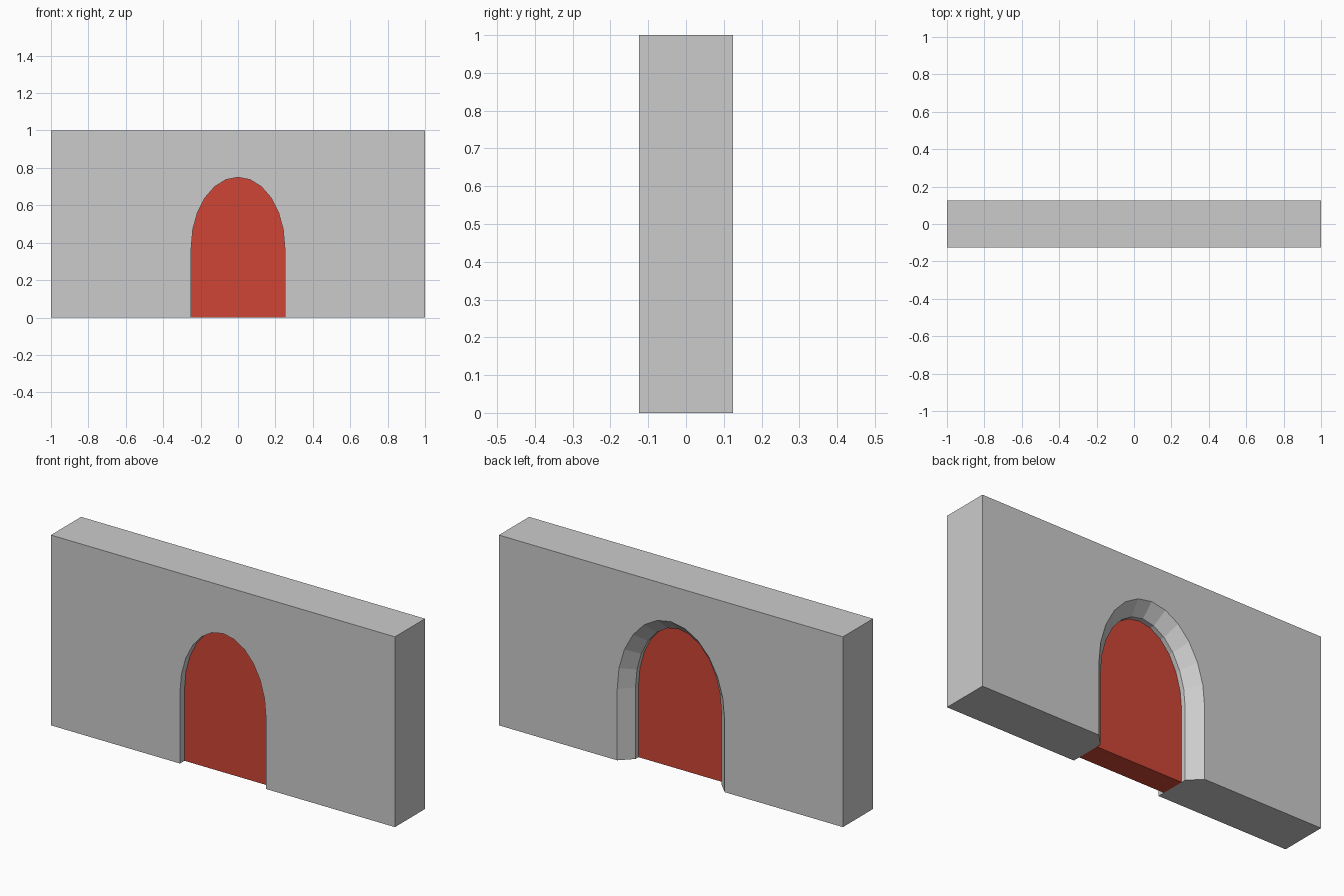
import bpy, bmesh
from math import cos, sin, pi

if "Cube" in bpy.data.objects:
    bpy.data.objects.remove(bpy.data.objects["Cube"])

SPRING, SEGS = 0.375, 12


def arch(grow=0.0):
    """Arch outline from the right foot over the top to the left foot."""
    rx, rz = 0.25 + grow, 0.375 + grow
    pts = [(rx, 0.0)]
    for i in range(SEGS + 1):
        a = pi * i / SEGS
        pts.append((rx * cos(a), SPRING + rz * sin(a)))
    return pts + [(-rx, 0.0)]


def ring(bm, pts, y):
    return [bm.verts.new((x, y, z)) for x, z in pts]


def finish(bm, name):
    bmesh.ops.recalc_face_normals(bm, faces=bm.faces)
    mesh = bpy.data.meshes.new(name)
    bm.to_mesh(mesh)
    bm.free()
    obj = bpy.data.objects.new(name, mesh)
    bpy.context.collection.objects.link(obj)
    return obj


# Wall with a straight arched opening that splays out at the back
bm = bmesh.new()
corners = [(-1, 0), (-1, 1), (1, 1), (1, 0)]
front, back = ring(bm, corners, -0.125), ring(bm, corners, 0.125)
rings = [ring(bm, arch(), -0.125), ring(bm, arch(), 0.0625),
         ring(bm, arch(0.0625), 0.125)]
bm.faces.new(front + rings[0])
bm.faces.new(back + rings[2])
for i in range(3):
    bm.faces.new((front[i], front[i + 1], back[i + 1], back[i]))
for a, b in zip(rings, rings[1:]):
    for i in range(len(a) - 1):
        bm.faces.new((a[i], a[i + 1], b[i + 1], b[i]))
for corner, foot in ((0, -1), (3, 0)):
    bm.faces.new([front[corner]] + [r[foot] for r in rings] + [back[corner]])
finish(bm, "wall")

# Solid door filling the opening
bm = bmesh.new()
a, b = ring(bm, arch(), -0.0875), ring(bm, arch(), 0.0375)
bm.faces.new(a)
bm.faces.new(b)
for i in range(len(a)):
    j = (i + 1) % len(a)
    bm.faces.new((a[i], a[j], b[j], b[i]))
door = finish(bm, "door")
red = bpy.data.materials.new("door_red")
red.diffuse_color = (0.62, 0.06, 0.035, 1)
red.use_nodes = True
red.node_tree.nodes["Principled BSDF"].inputs["Base Color"].default_value = red.diffuse_color
door.data.materials.append(red)
